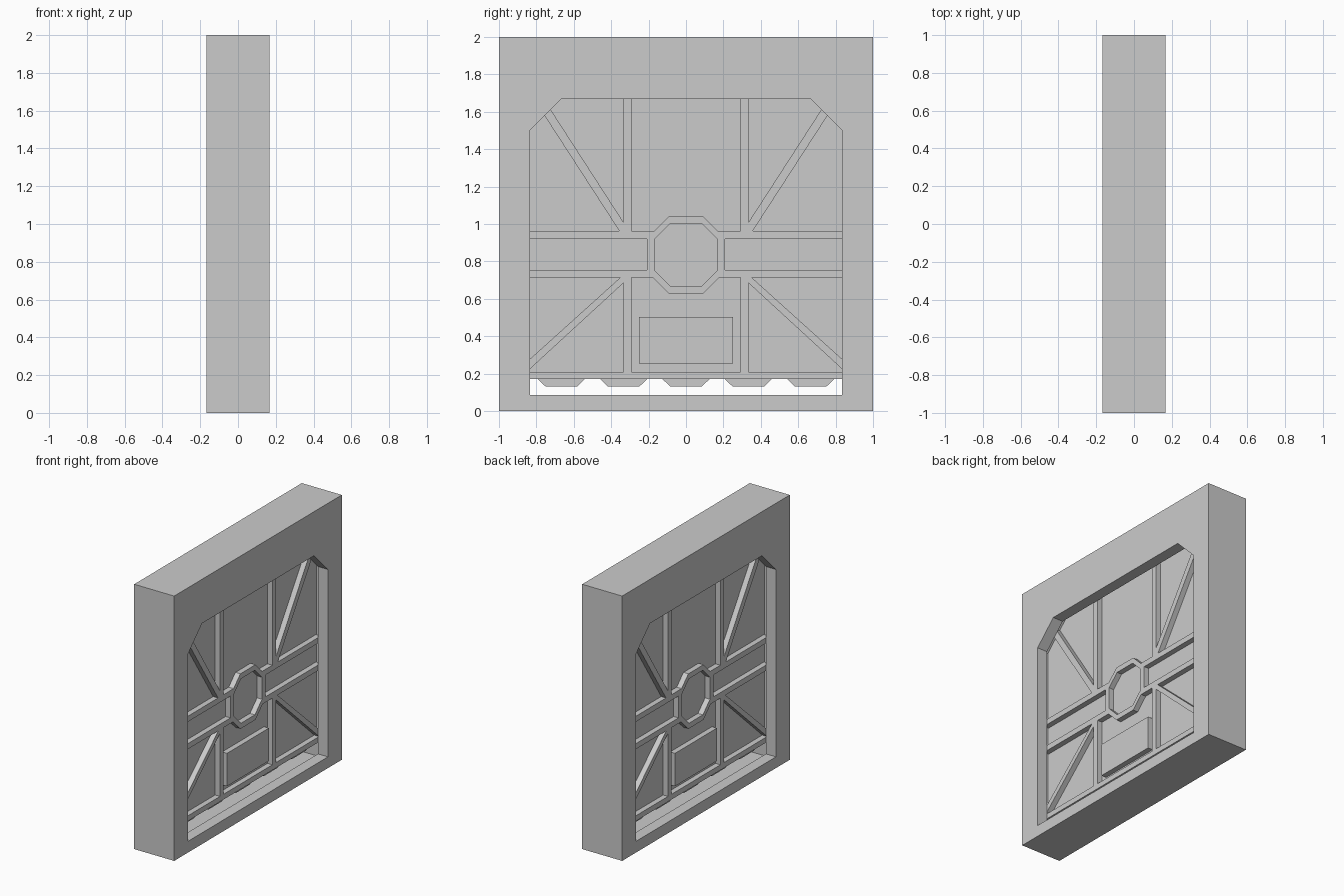
import bpy, bmesh

if "Cube" in bpy.data.objects:
    bpy.data.objects.remove(bpy.data.objects["Cube"])

FACE, RIB, SHEET = 0.167, 0.083, 0.042   # half depths: frame, ribs, door sheet
CZ = 0.835                               # height of the central ring


def prism(name, polys, half):
    """Extrude (y, z) outlines symmetrically along x."""
    bm = bmesh.new()
    for pts in polys:
        low = [bm.verts.new((-half, y, z)) for y, z in pts]
        high = [bm.verts.new((half, y, z)) for y, z in pts]
        bm.faces.new(low)
        bm.faces.new(high)
        for i in range(len(pts)):
            j = (i + 1) % len(pts)
            bm.faces.new((low[i], low[j], high[j], high[i]))
    bmesh.ops.recalc_face_normals(bm, faces=bm.faces)
    mesh = bpy.data.meshes.new(name)
    bm.to_mesh(mesh)
    bm.free()
    obj = bpy.data.objects.new(name, mesh)
    bpy.context.collection.objects.link(obj)
    return obj


def cut(obj, cutter):
    mod = obj.modifiers.new("cut", 'BOOLEAN')
    mod.operation, mod.solver, mod.object = 'DIFFERENCE', 'EXACT', cutter
    bpy.context.view_layer.objects.active = obj
    bpy.ops.object.modifier_apply(modifier=mod.name)
    bpy.data.objects.remove(cutter)


def rect(y0, y1, z0, z1):
    return [(y0, z0), (y1, z0), (y1, z1), (y0, z1)]


def mirrored(poly):
    return [poly, [(-y, z) for y, z in reversed(poly)]]


def doorway(bottom, grow):
    w, c, t = 0.835 + grow, 0.667 + grow * 0.414, 1.667 + grow
    s = 1.5 + grow * 0.414
    return [(-w, bottom), (w, bottom), (w, s), (c, t), (-c, t), (-w, s)]


def octagon(a, s):
    return [(y, CZ + z) for y, z in ((a, -s), (a, s), (s, a), (-s, a),
                                     (-a, s), (-a, -s), (-s, -a), (s, -a))]


# Frame with doorway and the slot the door slides in
frame = prism("frame", [rect(-1, 1, 0, 2)], FACE)
cut(frame, prism("doorway_cutter", [doorway(0.085, 0)], 0.3))
cut(frame, prism("slot_cutter", [doorway(0.045, 0.04)], RIB))

# Door sheet and the teeth along its lower edge
prism("door_sheet", [doorway(0.17, 0.04)], SHEET)
prism("door_teeth", [[(c - 0.083, 0.13), (c + 0.083, 0.13),
                      (c + 0.125, 0.17), (c - 0.125, 0.17)]
                     for c in (i / 3 for i in range(-2, 3))], SHEET)

# Straight ribs, raised on both faces
ribs = [rect(-0.87, 0.87, 0.17, 0.21)]
for bar in (rect(0.292, 0.333, 0.21, 0.713), rect(0.292, 0.333, 0.96, 1.70),
            rect(0.17, 0.87, 0.92, 0.962), rect(0.17, 0.87, 0.713, 0.755)):
    ribs += mirrored(bar)
prism("straight_ribs", ribs, RIB)

# Diagonal ribs
upper = [(-0.775, 1.608), (-0.345, 0.945), (-0.31, 0.94), (-0.31, 0.972), (-0.742, 1.64)]
lower = [(-0.87, 0.246), (-0.87, 0.192), (-0.31, 0.707), (-0.31, 0.724), (-0.34, 0.724)]
prism("diagonal_ribs", mirrored(upper) + mirrored(lower), RIB)

# Central octagonal ring
ring = prism("centre_ring", [octagon(0.208, 0.09)], RIB)
cut(ring, prism("ring_cutter", [octagon(0.168, 0.083)], 0.3))

# Raised plate on the lower door
prism("lower_plate", [rect(-0.25, 0.25, 0.255, 0.503)], RIB)
